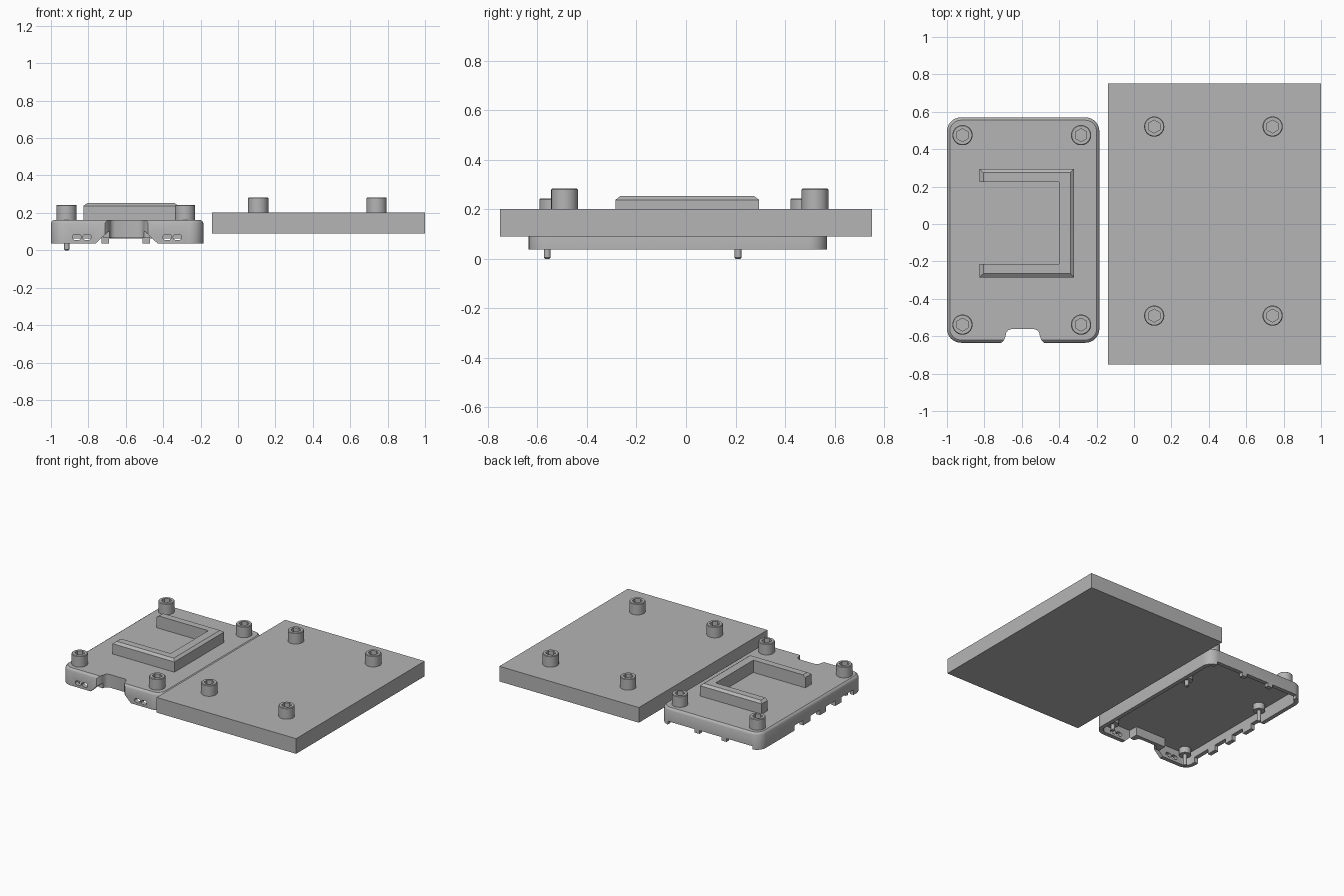
import bpy, bmesh, math

if "Cube" in bpy.data.objects:
    bpy.data.objects.remove(bpy.data.objects["Cube"])

grey = bpy.data.materials.new("plain_grey")
grey.diffuse_color = (0.46, 0.46, 0.46, 1)
grey.use_nodes = True
grey.node_tree.nodes["Principled BSDF"].inputs["Base Color"].default_value = grey.diffuse_color


def loft(name, rings):
    """Skin a stack of equal-length point rings and cap both ends."""
    bm = bmesh.new()
    vs = [[bm.verts.new(p) for p in r] for r in rings]
    n = len(vs[0])
    for a, b in zip(vs, vs[1:]):
        for i in range(n):
            j = (i + 1) % n
            bm.faces.new((a[i], a[j], b[j], b[i]))
    bm.faces.new(vs[0][::-1])
    bm.faces.new(vs[-1])
    bmesh.ops.recalc_face_normals(bm, faces=bm.faces)
    me = bpy.data.meshes.new(name)
    bm.to_mesh(me)
    bm.free()
    me.materials.append(grey)
    ob = bpy.data.objects.new(name, me)
    bpy.context.collection.objects.link(ob)
    return ob


def at_z(pts, z):
    return [(x, y, z) for x, y in pts]


def prism(name, pts, z0, z1):
    return loft(name, [at_z(pts, z0), at_z(pts, z1)])


def prism_y(name, pts, y0, y1):
    return loft(name, [[(x, y, z) for x, z in pts] for y in (y0, y1)])


def box(name, x0, x1, y0, y1, z0, z1):
    return prism(name, [(x0, y0), (x1, y0), (x1, y1), (x0, y1)], z0, z1)


def rounded(x0, x1, y0, y1, r, n=8):
    out = []
    for k, (cx, cy) in enumerate([(x1 - r, y1 - r), (x0 + r, y1 - r),
                                  (x0 + r, y0 + r), (x1 - r, y0 + r)]):
        for i in range(n + 1):
            a = math.pi / 2 * (k + i / n)
            out.append((cx + r * math.cos(a), cy + r * math.sin(a)))
    return out


def circle(cx, cy, r, n=48):
    return [(cx + r * math.cos(2 * math.pi * i / n),
             cy + r * math.sin(2 * math.pi * i / n)) for i in range(n)]


def hexagon(cx, cy, apothem, n=48):
    out = []
    for i in range(n):
        a = 2 * math.pi * i / n
        r = apothem / math.cos((a + math.pi / 6) % (math.pi / 3) - math.pi / 6)
        out.append((cx + r * math.cos(a), cy + r * math.sin(a)))
    return out


def cut(ob, cutter):
    m = ob.modifiers.new("cut", 'BOOLEAN')
    m.operation = 'DIFFERENCE'
    m.solver = 'EXACT'
    m.object = cutter
    bpy.context.view_layer.objects.active = ob
    bpy.ops.object.modifier_apply(modifier=m.name)
    bpy.data.objects.remove(cutter)


def smooth(ob):
    bpy.ops.object.select_all(action='DESELECT')
    ob.select_set(True)
    bpy.context.view_layer.objects.active = ob
    bpy.ops.object.shade_smooth_by_angle(angle=math.radians(30))


# Case shell: rounded tray, open below, with a softened top edge
X0, X1, Y0, Y1 = -1.0, -0.185, -0.635, 0.57
MID = -0.595


def outline(d):
    return rounded(X0 + d, X1 - d, Y0 + d, Y1 - d, 0.075 - d)


case = loft("case_shell", [at_z(outline(0), 0.037), at_z(outline(0), 0.145),
                           at_z(outline(0.005), 0.155), at_z(outline(0.015), 0.162)])

# Hollow inside, leaving a wall around the front notch
cavity = prism("cavity_cutter", outline(0.03), -0.05, 0.13)
cut(cavity, box("notch_wall", MID - 0.125, MID + 0.125, -0.7, -0.535, 0.065, 0.2))
cut(case, cavity)

# Front notch with flared, rounded sides, plus the sloped opening below it
half = [(0.115, -0.7), (0.115, -0.635), (0.1, -0.622), (0.092, -0.6),
        (0.088, -0.58), (0.078, -0.568), (0.062, -0.562)]
notch = [(MID + x, y) for x, y in half] + [(MID - x, y) for x, y in half[::-1]]
cut(case, prism("notch_cutter", notch, -0.1, 0.3))
ramp = [(-0.2, -0.01), (0.2, -0.01), (0.165, 0.036), (0.1, 0.1), (-0.1, 0.1), (-0.165, 0.036)]
cut(case, prism_y("ramp_cutter", [(MID + x, z) for x, z in ramp], -0.7, -0.598))

# Paired oval slots in the front wall
for x in (-0.862, -0.808, -0.378, -0.324):
    cut(case, prism_y("slot_cutter", rounded(x - 0.023, x + 0.023, 0.055, 0.085, 0.0149, 6),
                      -0.7, -0.58))

# Port openings: three in the back wall, four in the left wall
for x0, x1 in ((-0.94, -0.73), (-0.69, -0.51), (-0.47, -0.25)):
    cut(case, box("port_cutter", x0, x1, 0.5, 0.7, -0.1, 0.062))
for y, w in ((-0.457, 0.14), (-0.26, 0.11), (-0.08, 0.11), (0.11, 0.1)):
    cut(case, box("port_cutter", -1.1, -0.95, y - w / 2, y + w / 2, -0.1, 0.075))
smooth(case)

# Raised three-sided frame with chamfered outer edge
def frame_ring(d, z):
    x0, x1, y0, y1 = -0.825 + d, -0.32 - d, -0.285 + d, 0.295 - d
    return at_z([(x0, y0), (x1, y0), (x1, y1), (x0, y1),
                 (x0, 0.225), (-0.4, 0.225), (-0.4, -0.215), (x0, -0.215)], z)


loft("raised_frame", [frame_ring(0, 0.155), frame_ring(0, 0.238), frame_ring(0.02, 0.253)])

# Board posts inside the case; the left pair carry long locating pins
for x, tip in ((-0.915, 0.0), (-0.285, 0.04)):
    for y in (-0.56, 0.21):
        smooth(loft("board_post", [at_z(circle(x, y, r, 24), z) for r, z in
                                   ((0.04, 0.135), (0.04, 0.085), (0.014, 0.085),
                                    (0.014, tip + 0.005), (0.009, tip))]))

# Flat slab beside the case
box("base_slab", -0.14, 1.0, -0.75, 0.75, 0.09, 0.202)


# Cap screws with hexagonal sockets
def screw(x, y, z):
    top = z + 0.081
    smooth(loft("cap_screw", [
        at_z(circle(x, y, 0.054), z - 0.005), at_z(circle(x, y, 0.054), top - 0.004),
        at_z(circle(x, y, 0.05), top), at_z(hexagon(x, y, 0.03), top),
        at_z(hexagon(x, y, 0.03), top - 0.045)]))


for x in (-0.917, -0.283):
    for y in (0.475, -0.538):
        screw(x, y, 0.162)
for x in (0.108, 0.741):
    for y in (0.521, -0.49):
        screw(x, y, 0.202)
